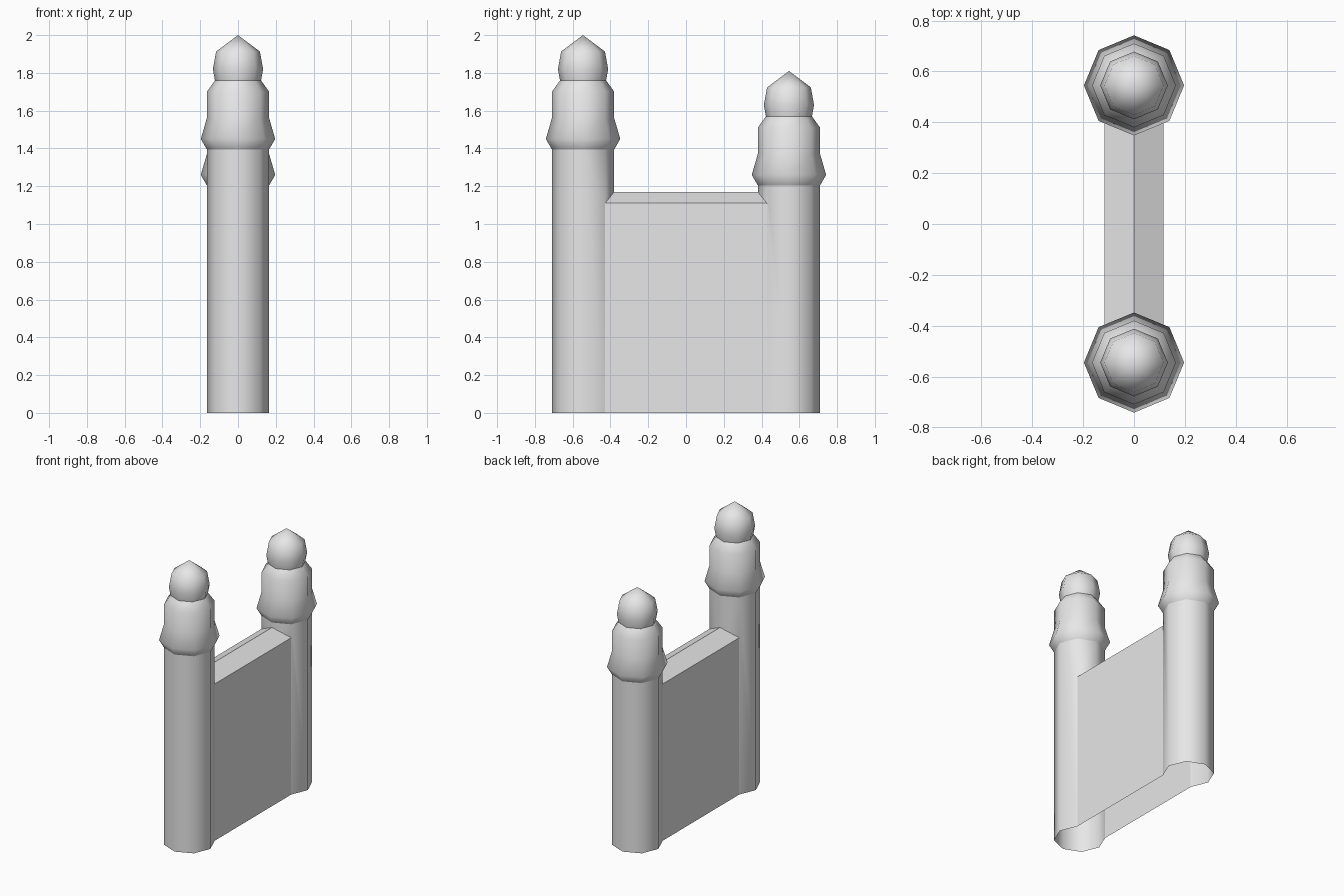
import bpy, bmesh, math

if "Cube" in bpy.data.objects:
    bpy.data.objects.remove(bpy.data.objects["Cube"])

stone = bpy.data.materials.new("light_grey_stone")
stone.diffuse_color = (0.8, 0.8, 0.8, 1)
stone.use_nodes = True
stone.node_tree.nodes["Principled BSDF"].inputs["Base Color"].default_value = stone.diffuse_color

SIDES = 8
R = 0.165                      # shaft radius
POST_Y = 0.545
C = R * math.sqrt(0.5)         # wall half thickness meets the shaft corners
EAVE, RIDGE = 1.11, 1.17


def finish(name, bm, smooth):
    me = bpy.data.meshes.new(name)
    bmesh.ops.recalc_face_normals(bm, faces=bm.faces)
    for f in bm.faces:
        f.smooth = smooth
    bm.to_mesh(me)
    bm.free()
    me.materials.append(stone)
    ob = bpy.data.objects.new(name, me)
    bpy.context.collection.objects.link(ob)
    return ob


def ring_xy(r, i, cy):
    a = 2 * math.pi * i / SIDES
    return r * math.cos(a), cy + r * math.sin(a)


def lathe(name, profile, cy):
    """Eight-sided turned part; a radius of 0 makes a point."""
    bm = bmesh.new()
    rings = []
    for r, z in profile:
        if r == 0:
            rings.append([bm.verts.new((0, cy, z))] * SIDES)
        else:
            rings.append([bm.verts.new((*ring_xy(r, i, cy), z)) for i in range(SIDES)])
    for a, b in zip(rings, rings[1:]):
        for i in range(SIDES):
            j = (i + 1) % SIDES
            quad = [a[i], a[j], b[j], b[i]]
            bm.faces.new(list(dict.fromkeys(quad)))
    finish(name, bm, True)


def shaft(name, cy, top):
    """Open-bottomed shaft; the two sides behind the wall start at its roof line."""
    bm = bmesh.new()
    inner = 6 if cy > 0 else 2          # corner pointing at the wall
    up = [bm.verts.new((*ring_xy(R, i, cy), top)) for i in range(SIDES)]
    low = [bm.verts.new((*ring_xy(R, i, cy), RIDGE if i == inner else 0)) for i in range(SIDES)]
    eave = {i: bm.verts.new((*ring_xy(R, i, cy), EAVE)) for i in (inner - 1, inner + 1)}
    for i in range(SIDES):
        j = (i + 1) % SIDES
        if i == inner:
            bm.faces.new([low[i], eave[j], up[j], up[i]])
        elif j == inner:
            bm.faces.new([eave[i], low[j], up[j], up[i]])
        else:
            pts = [low[i], low[j]]
            if j in eave:
                pts.append(eave[j])
            pts += [up[j], up[i]]
            if i in eave:
                pts.append(eave[i])
            bm.faces.new(pts)
    finish(name, bm, True)


# posts: tall one in front, short one behind
for label, cy, base in (("tall", -POST_Y, 1.395), ("short", POST_Y, 1.205)):
    shaft(label + "_post_shaft", cy, base)
    lathe(label + "_post_collar", [(R, base), (0.197, base + 0.055), (R, base + 0.165),
                                   (R, base + 0.305), (0.122, base + 0.365)], cy)
    lathe(label + "_post_finial", [(0.122, base + 0.365), (0.133, base + 0.425),
                                   (0.116, base + 0.518), (0, base + 0.605)], cy)

# wall panel with a shallow ridged top, open underneath
ye, yr = POST_Y - C, POST_Y - R
bm = bmesh.new()
section = [(-C, ye, 0), (-C, ye, EAVE), (0, yr, RIDGE), (C, ye, EAVE), (C, ye, 0)]
ends = [[bm.verts.new((x, s * y, z)) for x, y, z in section] for s in (-1, 1)]
for k in range(4):
    bm.faces.new([ends[0][k], ends[0][k + 1], ends[1][k + 1], ends[1][k]])
finish("wall_panel", bm, False)
